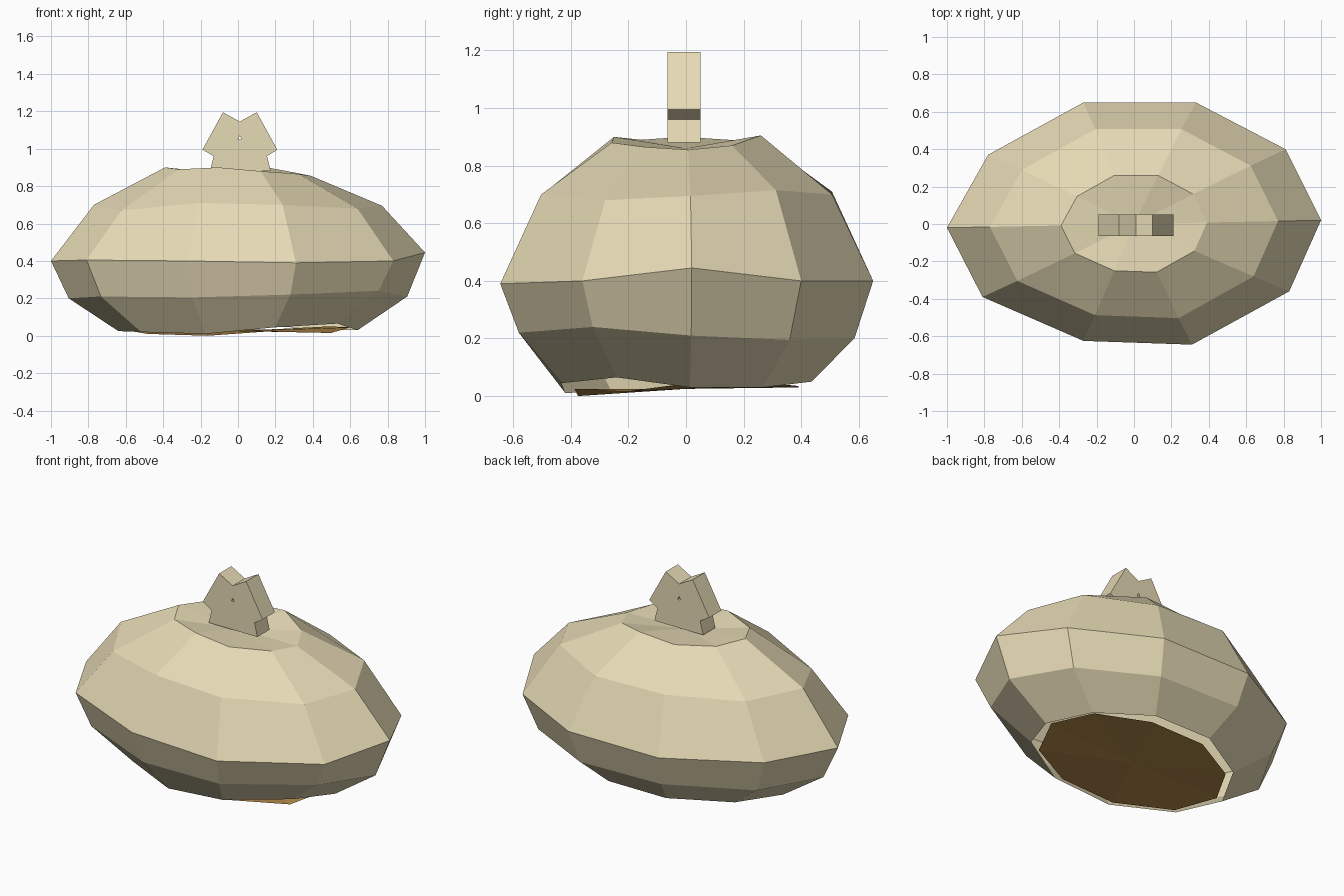
import bpy, bmesh

if "Cube" in bpy.data.objects:
    bpy.data.objects.remove(bpy.data.objects["Cube"])

# Shared ten-sided outline, starting at the left and running along the front
OUTLINE = [(-1, -.02), (-.81, -.39), (-.27, -.625), (.31, -.645), (.83, -.36),
           (1, .02), (.81, .40), (.33, .65), (-.27, .65), (-.78, .37)]


def material(name, color):
    mat = bpy.data.materials.new(name)
    mat.diffuse_color = (*color, 1)
    mat.use_nodes = True
    mat.node_tree.nodes["Principled BSDF"].inputs["Base Color"].default_value = mat.diffuse_color
    return mat


cream = material("cream_cloth", (.79, .70, .46))
brown = material("brown_base", (.45, .25, .07))


def add_ring(bm, sx, sy, heights):
    return [bm.verts.new((x * sx, y * sy, z)) for (x, y), z in zip(OUTLINE, heights)]


def fan(bm, ring, center):
    c = bm.verts.new(center)
    for i in range(len(ring)):
        bm.faces.new((ring[i], ring[(i + 1) % len(ring)], c))


def finish(bm, name, mat, flip=False):
    if flip:
        bmesh.ops.reverse_faces(bm, faces=bm.faces)
    mesh = bpy.data.meshes.new(name)
    bm.to_mesh(mesh)
    bm.free()
    mesh.materials.append(mat)
    obj = bpy.data.objects.new(name, mesh)
    bpy.context.collection.objects.link(obj)
    return obj


# Lumpy cloth body: five rings, open underneath, slightly dished on top
bm = bmesh.new()
layers = [
    (.64, .67, [.025, .02, .01, .045, .065, .03, .03, .05, .05, .04]),
    (.905, .90, [.20, .21, .205, .22, .24, .21, .195, .20, .21, .20]),
    (1, 1, [.40, .405, .40, .39, .40, .445, .40, .40, .40, .40]),
    (.77, .78, [.70, .67, .71, .70, .68, .695, .715, .70, .71, .69]),
    (.39, .40, [.90, .89, .90, .88, .865, .855, .87, .905, .89, .89]),
]
rings = [add_ring(bm, *layer) for layer in layers]
for low, high in zip(rings, rings[1:]):
    for i in range(10):
        j = (i + 1) % 10
        bm.faces.new((low[i], low[j], high[j], high[i]))
fan(bm, rings[-1], (0, 0, .86))
finish(bm, "sack_body", cream)

# Loose brown disc closing the underside
bm = bmesh.new()
disc = add_ring(bm, .60, .60, [.03, .01, 0, .025, .015, .045, .05, .035, .03, .03])
fan(bm, disc, (0, 0, .025))
finish(bm, "base_disc", brown, flip=True)

# Notched cloth knot on top with a tiny hole, as an extruded profile
curve = bpy.data.curves.new("top_knot", "CURVE")
curve.dimensions = "2D"
curve.fill_mode = "BOTH"
curve.extrude = .058
profile = [(-.15, .88), (-.13, .96), (-.19, .995), (-.08, 1.195), (.01, 1.145),
           (.10, 1.195), (.21, .995), (.155, .96), (.175, .88)]
hole = [(0, 1.05), (.01, 1.07), (.02, 1.05)]
for points in (profile, hole):
    spline = curve.splines.new("POLY")
    spline.points.add(len(points) - 1)
    for p, (x, z) in zip(spline.points, points):
        p.co = (x, z, 0, 1)
    spline.use_cyclic_u = True
curve.materials.append(cream)
knot = bpy.data.objects.new("top_knot", curve)
knot.rotation_euler.x = 1.570796
knot.location.y = -.007
bpy.context.collection.objects.link(knot)
bpy.context.view_layer.objects.active = knot
knot.select_set(True)
bpy.ops.object.convert(target="MESH")
bpy.ops.object.shade_flat()
